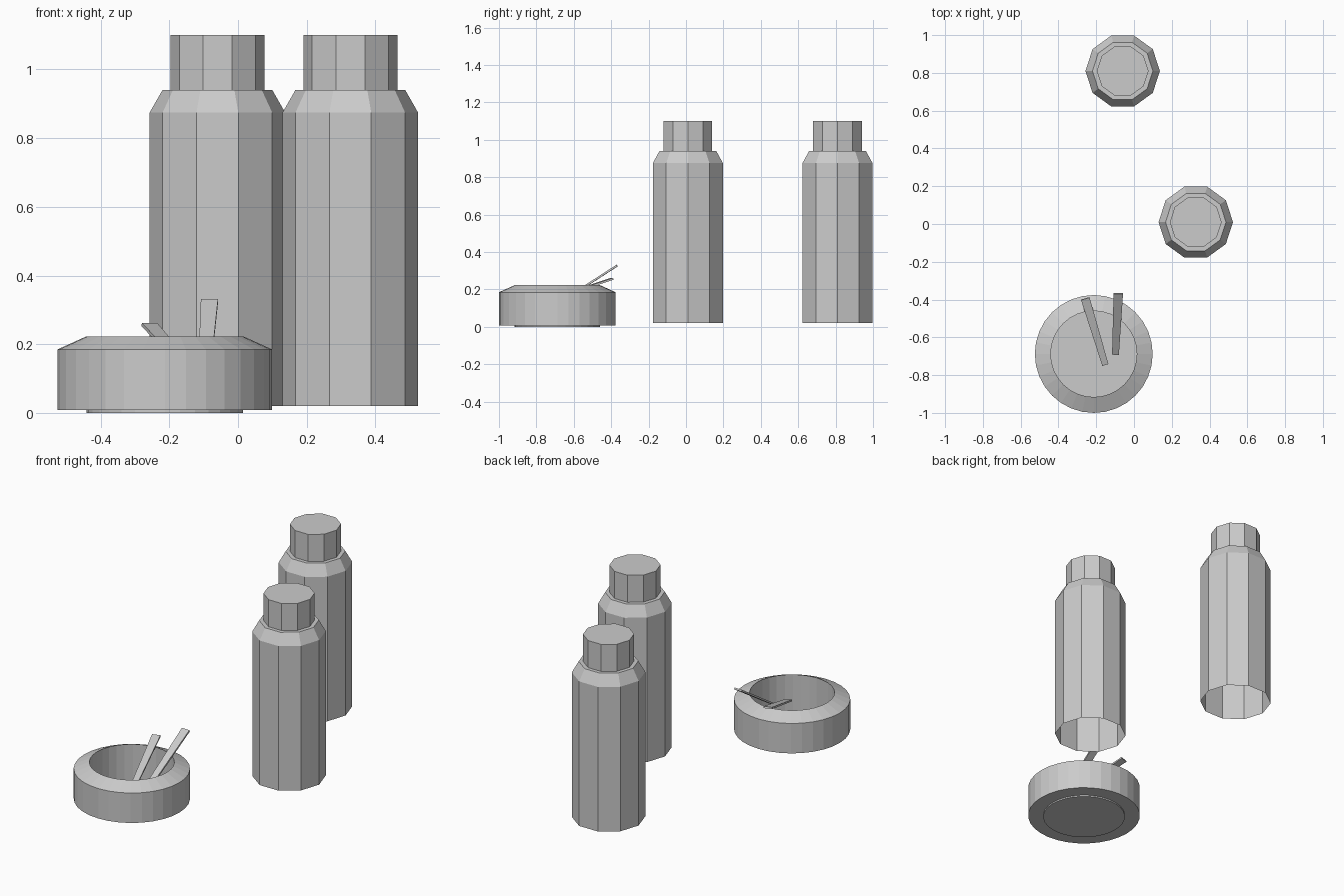
import bpy, bmesh, math
from mathutils import Vector

cube = bpy.data.objects.get("Cube")
if cube:
    bpy.data.objects.remove(cube, do_unlink=True)

grey = bpy.data.materials.new("plain_grey")
grey.use_nodes = True
colour = (0.6, 0.6, 0.6, 1)
grey.diffuse_color = colour
grey.node_tree.nodes["Principled BSDF"].inputs["Base Color"].default_value = colour


def finish(name, bm, location):
    mesh = bpy.data.meshes.new(name)
    bm.to_mesh(mesh)
    bm.free()
    mesh.materials.append(grey)
    obj = bpy.data.objects.new(name, mesh)
    obj.location = location
    bpy.context.collection.objects.link(obj)
    return obj


def lathe(name, profile, sides, location, cap_start, cap_end, turn=0.0):
    """Spin a radius/height profile, listed from the underside outwards."""
    bm = bmesh.new()
    rings = []
    for radius, z in profile:
        angles = [turn + math.tau * i / sides for i in range(sides)]
        rings.append([bm.verts.new((radius * math.cos(a), radius * math.sin(a), z))
                      for a in angles])
    for low, high in zip(rings, rings[1:]):
        for i in range(sides):
            j = (i + 1) % sides
            bm.faces.new((low[i], low[j], high[j], high[i]))
    if cap_start:
        bm.faces.new(rings[0][::-1])
    if cap_end:
        bm.faces.new(rings[-1])
    return finish(name, bm, location)


def stick(name, end, tip, end_width, tip_width, thickness=0.01):
    """Thin tapered bar between two points."""
    end, tip = Vector(end), Vector(tip)
    along = (tip - end).normalized()
    side = along.cross(Vector((0, 0, 1))).normalized()
    up = side.cross(along)
    bm = bmesh.new()
    bmesh.ops.create_cube(bm, size=1)
    for v in bm.verts:
        x, y, z = v.co
        base, width = (tip, tip_width) if y > 0 else (end, end_width)
        v.co = base + side * x * width + up * z * thickness
    return finish(name, bm, (0, 0, 0))


# Ten-sided bottles, open underneath, with a shoulder ledge and a narrower cap
bottle = [(0.197, 0.02), (0.197, 0.875), (0.16, 0.94), (0.137, 0.94), (0.137, 1.1)]
for name, place in (("front_bottle", (0.327, 0.01, 0)), ("back_bottle", (-0.06, 0.81, 0))):
    lathe(name, bottle, 10, place, False, True)

# Round dish with a sloping lip and a deep well
dish = [(0.312, 0.008), (0.312, 0.185), (0.228, 0.223), (0.228, 0.0)]
lathe("dish", dish, 32, (-0.213, -0.688, 0), True, True)

# Two sticks leaning on the rim
stick("left_stick", (-0.098, -0.69, 0.12), (-0.083, -0.368, 0.328), 0.036, 0.05)
stick("right_stick", (-0.152, -0.745, 0.14), (-0.258, -0.395, 0.257), 0.034, 0.047)
